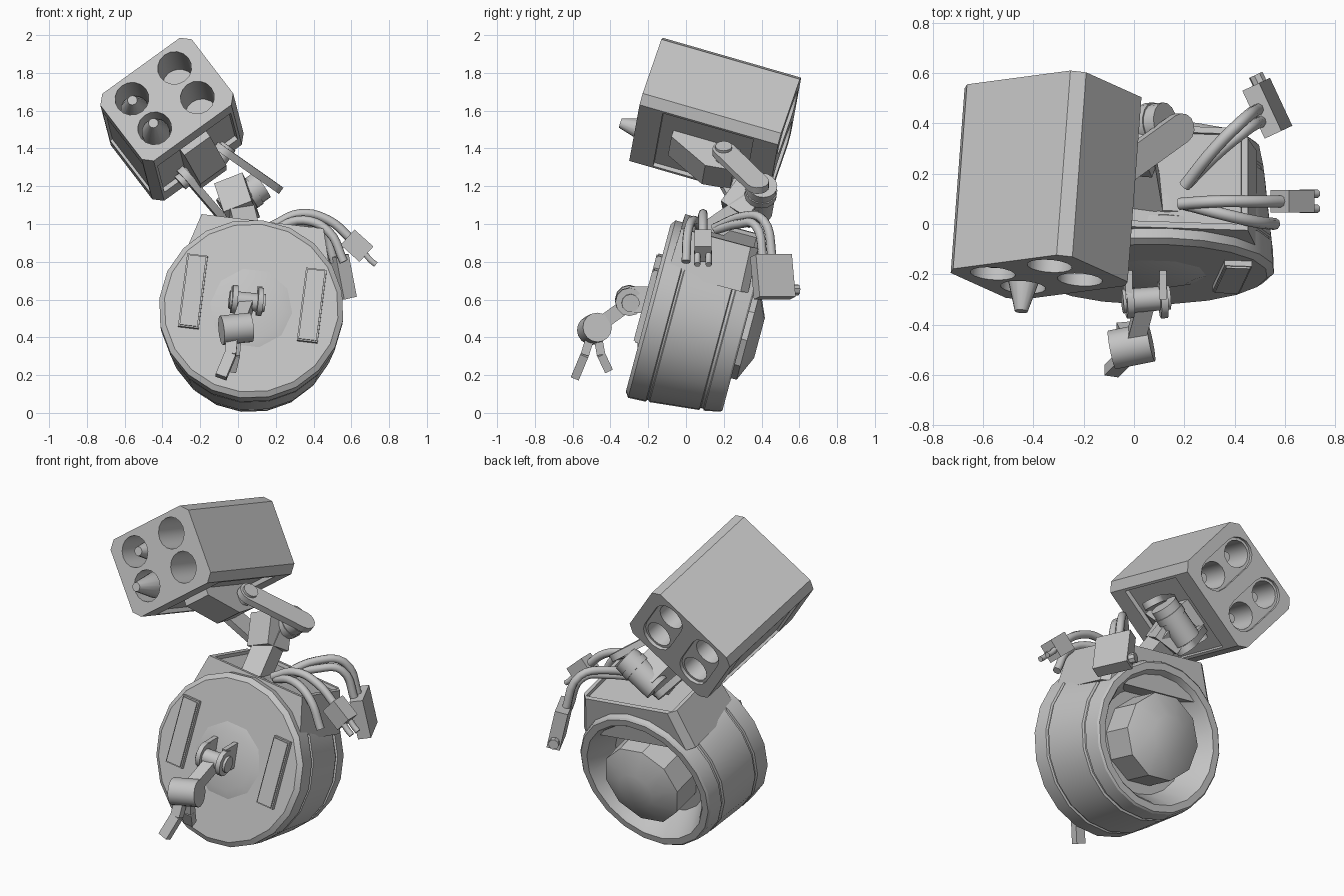
import bpy, bmesh, math
from mathutils import Matrix, Vector as V

if "Cube" in bpy.data.objects:
    bpy.data.objects.remove(bpy.data.objects["Cube"])

grey = bpy.data.materials.new("plain_grey")
grey.diffuse_color = (0.55, 0.55, 0.55, 1)
grey.use_nodes = True
grey.node_tree.nodes["Principled BSDF"].inputs["Base Color"].default_value = grey.diffuse_color


def add(name, verts, faces, M=Matrix(), smooth=True):
    me = bpy.data.meshes.new(name)
    me.from_pydata([M @ V(v) for v in verts], [], faces)
    bm = bmesh.new()
    bm.from_mesh(me)
    bmesh.ops.remove_doubles(bm, verts=bm.verts, dist=1e-5)
    bmesh.ops.recalc_face_normals(bm, faces=bm.faces)
    bm.to_mesh(me)
    bm.free()
    me.materials.append(grey)
    ob = bpy.data.objects.new(name, me)
    bpy.context.collection.objects.link(ob)
    if smooth:
        activate(ob)
        bpy.ops.object.shade_smooth_by_angle(angle=math.radians(32))
    return ob


def activate(ob):
    bpy.ops.object.select_all(action='DESELECT')
    ob.select_set(True)
    bpy.context.view_layer.objects.active = ob


def frame(o, x, y, z):
    return Matrix.Translation(V(o)) @ Matrix((x, y, z)).transposed().to_4x4()


def aim(o, z, hint=(0, 0, 1)):
    """Frame whose local z follows a direction."""
    z = V(z).normalized()
    x = V(hint).cross(z).normalized()
    return frame(o, x, z.cross(x), z)


def prism(name, pts, z0, z1, M=Matrix(), smooth=True):
    n = len(pts)
    verts = [(x, y, z) for z in (z0, z1) for x, y in pts]
    faces = [tuple(range(n)), tuple(range(n, 2 * n))]
    faces += [(i, (i + 1) % n, n + (i + 1) % n, n + i) for i in range(n)]
    return add(name, verts, faces, M, smooth)


def rect(w, h, x=0, y=0):
    return [(x - w / 2, y - h / 2), (x + w / 2, y - h / 2),
            (x + w / 2, y + h / 2), (x - w / 2, y + h / 2)]


def ngon(r, n=16, x=0, y=0):
    return [(x + r * math.cos(2 * math.pi * i / n), y + r * math.sin(2 * math.pi * i / n)) for i in range(n)]


def capsule(r, length, n=7):
    half = [(-math.pi / 2 + math.pi * i / n) for i in range(n + 1)]
    a = [(length / 2 + r * math.cos(t), r * math.sin(t)) for t in half]
    return a + [(-x, -y) for x, y in a]


def lathe(name, prof, n, M):
    """Turn (radius, depth) points around local y."""
    verts, faces = [], []
    for r, d in prof:
        verts += [(x, d, z) for x, z in ngon(r, n)]
    for k in range(len(prof) - 1):
        for i in range(n):
            j = (i + 1) % n
            faces.append((k * n + i, k * n + j, k * n + n + j, k * n + n + i))
    faces += [tuple(range(n)), tuple(range(len(verts) - n, len(verts)))]
    return add(name, verts, faces, M)


def cut(ob, cutters):
    for c in cutters:
        m = ob.modifiers.new("cut", 'BOOLEAN')
        m.operation, m.solver, m.object = 'DIFFERENCE', 'EXACT', c
        activate(ob)
        bpy.ops.object.modifier_apply(modifier=m.name)
        bpy.data.objects.remove(c)


def beam(name, a, b, w, h, hint=(1, 0, 0)):
    a, b = V(a), V(b)
    return prism(name, rect(w, h), 0, (b - a).length, aim(a, b - a, hint), False)


def strand(name, pts, r, res=2):
    cu = bpy.data.curves.new(name, 'CURVE')
    cu.dimensions = '3D'
    cu.bevel_depth, cu.bevel_resolution, cu.use_fill_caps = r, res, True
    cu.resolution_u = 5
    sp = cu.splines.new('BEZIER')
    sp.bezier_points.add(len(pts) - 1)
    for p, co in zip(sp.bezier_points, pts):
        p.co = co
        p.handle_left_type = p.handle_right_type = 'AUTO'
    cu.materials.append(grey)
    bpy.context.collection.objects.link(bpy.data.objects.new(name, cu))


# ---- drum, leaning back and rolled slightly
D = Matrix.Translation((0.07, -0.2, 0.555)) @ Matrix.Rotation(math.radians(-15), 4, 'X') \
    @ Matrix.Rotation(math.radians(7), 4, 'Y')
lathe("drum_shell", [(0.462, 0), (0.49, 0.02), (0.486, 0.115), (0.475, 0.12), (0.475, 0.13),
                     (0.483, 0.135), (0.455, 0.40), (0.443, 0.405), (0.443, 0.42), (0.452, 0.425),
                     (0.435, 0.51), (0.425, 0.52), (0.385, 0.52), (0.37, 0.50), (0.30, 0.36)], 20, D)
lathe("drum_core", [(0.25, 0.34), (0.25, 0.55), (0.112, 0.61)], 10, D)
lathe("front_boss", [(0.235, 0.005), (0.17, -0.015)], 10, D)
for side in (-1, 1):
    P = D @ Matrix.Translation((side * 0.317, 0, 0.05)) @ Matrix.Rotation(math.pi / 2, 4, 'X')
    prism("front_panel", rect(0.11, 0.40), -0.01, 0.022, P, False)
    prism("front_panel_face", rect(0.095, 0.385), 0, 0.03, P, False)

# ---- saddle on top of the drum
sad = []
for hw, d0, d1, u in ((0.39, 0.05, 0.49, 0.26), (0.325, 0.06, 0.48, 0.495)):
    c = 0.04
    sad += [(-hw, d0, u), (hw, d0, u), (hw, d1 - c, u), (hw - c, d1, u), (-hw + c, d1, u), (-hw, d1 - c, u)]
saddle = add("saddle", sad, [tuple(range(6)), tuple(range(6, 12))] +
             [(i, (i + 1) % 6, 6 + (i + 1) % 6, 6 + i) for i in range(6)], D, False)
cut(saddle, [prism("saddle_cutter", rect(0.60, 0.37, 0, 0.27), 0.475, 0.6, D, False)])

# ---- launcher box: local x across, y up, z forward
f = V((-0.072, -0.958, 0.276)).normalized()
e = V((0.806, 0.107, 0.582))
e = (e - f * e.dot(f)).normalized()
L = frame((-0.377, -0.212, 1.66), e, f.cross(e), f)
w, h, c, LEN = 0.30, 0.232, 0.045, 0.765
outline = [(-w + c, -h), (w - c, -h), (w, -h + c), (w, h - c), (w - c, h), (-w + c, h), (-w, h - c), (-w, -h + c)]
box = prism("launcher_box", outline, -LEN, 0, L, False)
holes = [(x, y) for x in (-0.145, 0.135) for y in (-0.09, 0.115)]
cutters = [prism("underside_cutter", rect(0.48, 0.1, 0, -h - 0.025), -0.63, -0.13, L),
           prism("side_cutter", rect(0.1, 0.36, -w - 0.035, 0), -0.66, -0.12, L)]
for x in (-0.145, 0.135):
    T = L @ Matrix.Translation((x, 0.0125, 0)) @ Matrix.Rotation(math.pi / 2, 4, 'Z')
    cutters.append(prism("rear_pad_cutter", capsule(0.095, 0.2), -LEN - 0.1, -LEN + 0.02, T))
for x, y in holes:
    cutters.append(prism("tube_cutter", ngon(0.09, 16, x, y), -0.34, 0.1, L))
    cutters.append(prism("rear_tube_cutter", ngon(0.078, 16, x, y), -LEN - 0.1, -0.5, L))
cut(box, cutters)
activate(box)
bpy.ops.object.shade_smooth_by_angle(angle=math.radians(32))

# rounds in the tubes and nozzles at the rear
for (x, y), tip in zip(holes[:2], (0.10, -0.03)):
    lathe("round_nose", [(0.075, 0.35), (0.075, 0.17 - tip), (0.026, -tip)], 14,
          L @ Matrix.Translation((x, y, 0)) @ Matrix.Rotation(-math.pi / 2, 4, 'X'))
for x, y in holes:
    prism("rear_nozzle", ngon(0.03, 10, x, y), -0.64, -0.48, L)

# ---- bracket under the launcher, as a wedge
W = frame(L.translation, -f, f.cross(e), -e)
prism("launcher_bracket", [(0.2, -0.19), (0.2, -0.25), (0.42, -0.37), (0.57, -0.35), (0.57, -0.19)],
      -0.085, 0.085, W, False)

# ---- two swing arms and the mast
for a, b, nrm in (((-0.07, 0.2, 1.385), (0.18, 0.38, 1.21), (0.59, 0, 0.8)),
                  ((-0.27, 0.22, 1.25), (-0.09, 0.34, 1.04), e)):
    a, b = V(a), V(b)
    x = (b - a).normalized()
    z = (V(nrm) - x * x.dot(V(nrm))).normalized()
    arm = frame((a + b) / 2, x, z.cross(x), z)
    prism("swing_arm", capsule(0.06, (b - a).length), -0.02, 0.02, arm)
    prism("arm_pin", ngon(0.045, 12, -(b - a).length / 2), -0.05, 0.035, arm)
beam("mast", (0.05, 0.08, 0.93), (0.0, 0.37, 1.13), 0.12, 0.13)
beam("mast_head", (0.02, 0.26, 1.05), (-0.03, 0.37, 1.20), 0.17, 0.16, e)
prism("mast_hub", ngon(0.08), -0.11, 0.13, aim((0.02, 0.39, 1.13), e))
prism("mast_hub_band", ngon(0.086), 0.04, 0.08, aim((0.02, 0.39, 1.13), e))

# ---- hinged clamp on the drum front
side_axis = V((1, 0.08, -0.1)).normalized()
for x in (-0.02, 0.115):
    H = aim((x, -0.3, 0.60 - 0.1 * x), side_axis)
    prism("hinge_ear", ngon(0.075, 12), -0.014, 0.014, H)
    beam("hinge_ear_base", (x, -0.17, 0.60), (x, -0.3, 0.60), 0.14, 0.028)
prism("hinge_pin", ngon(0.048, 12), -0.095, 0.095, aim((0.048, -0.3, 0.59), side_axis))
beam("clamp_link", (0.048, -0.3, 0.58), (0.0, -0.48, 0.45), 0.075, 0.07)
prism("clamp_barrel", ngon(0.078), -0.08, 0.08, aim((-0.01, -0.485, 0.445), (1, 0.2, 0.1)))
for pts in (((-0.03, -0.50, 0.42), (-0.04, -0.535, 0.31), (-0.09, -0.585, 0.19)),
            ((-0.01, -0.47, 0.42), (-0.02, -0.45, 0.31), (-0.04, -0.41, 0.225))):
    for p, q in zip(pts, pts[1:]):
        beam("clamp_prong", p, q, 0.045, 0.06)

# ---- cables and plugs
for pts in (((0.18, 0.08, 0.99), (0.33, 0.09, 1.055), (0.48, 0.09, 1.02), (0.61, 0.09, 0.91)),
            ((0.2, 0.08, 0.98), (0.35, 0.04, 1.02), (0.48, 0.01, 0.96), (0.56, 0.0, 0.8)),
            ((0.2, 0.15, 0.98), (0.32, 0.3, 1.04), (0.43, 0.41, 1.02), (0.5, 0.46, 0.8)),
            ((0.21, 0.16, 0.97), (0.33, 0.28, 1.0), (0.44, 0.37, 0.99), (0.51, 0.41, 0.8))):
    strand("cable", pts, 0.024)
beam("small_plug", (0.58, 0.09, 0.93), (0.68, 0.09, 0.84), 0.11, 0.09, (0, 1, 0))
for y in (0.06, 0.12):
    strand("small_plug_lead", ((0.66, y, 0.86), (0.70, y, 0.81), (0.73, y, 0.785)), 0.017, 1)
B = Matrix.Translation((0.53, 0.46, 0.72)) @ Matrix.Rotation(math.radians(25), 4, 'Z') \
    @ Matrix.Rotation(math.radians(-12), 4, 'Y')
prism("large_plug", rect(0.075, 0.21), -0.115, 0.115, B, False)
prism("large_plug_stub", ngon(0.03, 8), 0.1, 0.14,
      B @ Matrix.Translation((0, 0, -0.07)) @ Matrix.Rotation(-math.pi / 2, 4, 'X'))
